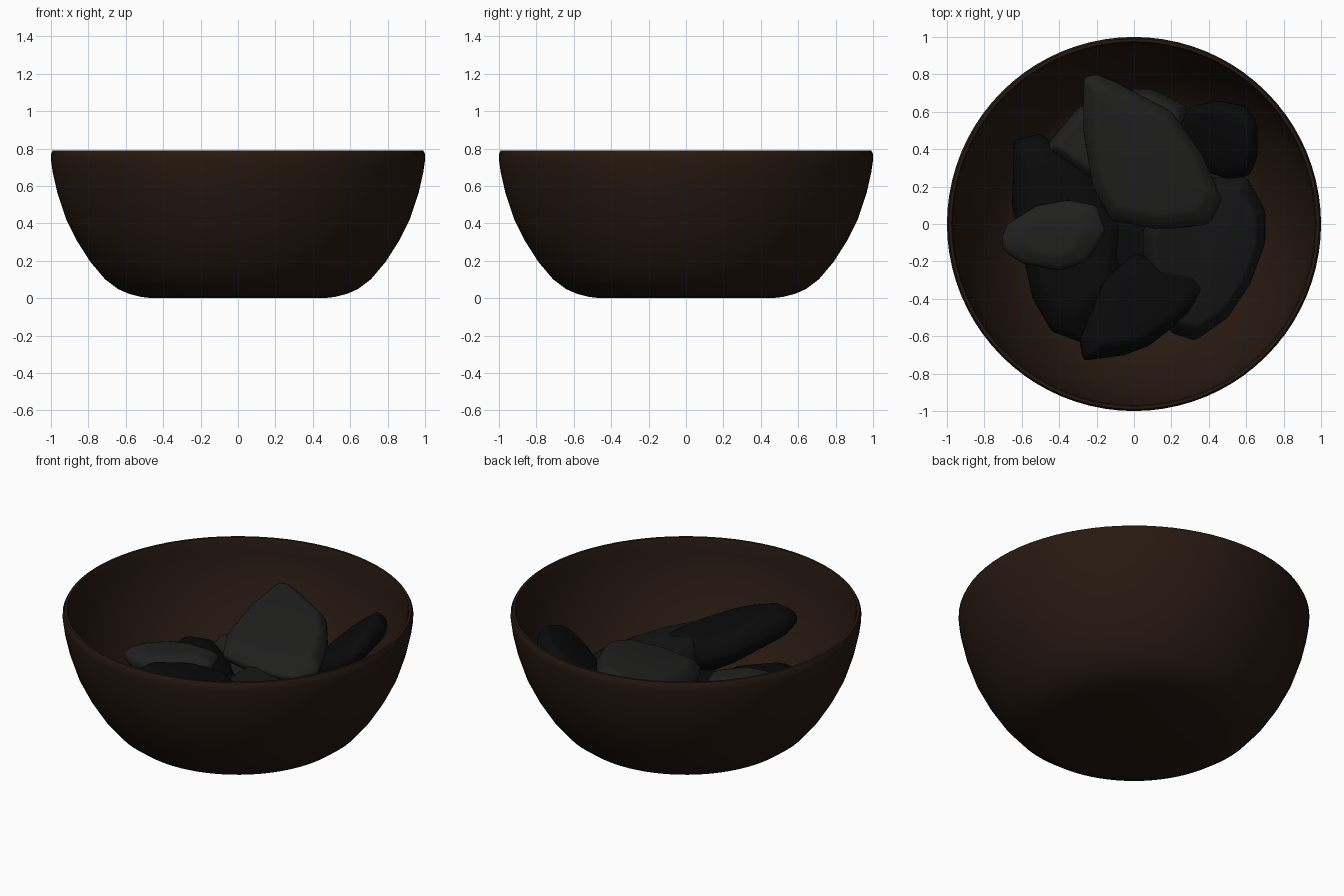
import bpy, bmesh, math
from mathutils import Vector

if "Cube" in bpy.data.objects:
    bpy.data.objects.remove(bpy.data.objects["Cube"])


def material(name, r, g, b):
    m = bpy.data.materials.new(name)
    m.diffuse_color = (r, g, b, 1)
    m.use_nodes = True
    m.node_tree.nodes["Principled BSDF"].inputs["Base Color"].default_value = m.diffuse_color
    return m


BROWN = material("dark_wood", 0.020, 0.0095, 0.0055)
LIGHT = material("light_stone", 0.015, 0.0145, 0.014)
MID = material("mid_stone", 0.008, 0.008, 0.008)
DARK = material("dark_stone", 0.003, 0.003, 0.003)


def add_object(name, bm, mat, angle):
    bmesh.ops.recalc_face_normals(bm, faces=bm.faces)
    me = bpy.data.meshes.new(name)
    bm.to_mesh(me)
    bm.free()
    ob = bpy.data.objects.new(name, me)
    bpy.context.collection.objects.link(ob)
    me.materials.append(mat)
    bpy.ops.object.select_all(action='DESELECT')
    ob.select_set(True)
    bpy.context.view_layer.objects.active = ob
    bpy.ops.object.shade_smooth_by_angle(angle=math.radians(angle))
    return ob


# Bowl: one profile, outside then rim then inside, spun round z
profile = [(0, 0), (0.46, 0), (0.52, 0.007), (0.58, 0.022), (0.64, 0.048), (0.71, 0.1), (0.79, 0.195),
           (0.86, 0.305), (0.92, 0.425), (0.965, 0.56), (0.99, 0.67), (1.0, 0.74), (1.0, 0.77),
           (0.99, 0.79), (0.975, 0.79), (0.968, 0.77), (0.965, 0.7), (0.935, 0.57), (0.89, 0.44),
           (0.83, 0.32), (0.76, 0.21), (0.68, 0.12), (0.6, 0.07), (0.46, 0.04), (0, 0.04)]
bm = bmesh.new()
vs = [bm.verts.new((r, 0, z)) for r, z in profile]
es = [bm.edges.new(p) for p in zip(vs, vs[1:])]
bmesh.ops.spin(bm, geom=vs + es, axis=(0, 0, 1), cent=(0, 0, 0), angle=math.tau, steps=80)
bmesh.ops.remove_doubles(bm, verts=bm.verts, dist=0.0005)
add_object("bowl", bm, BROWN, 35)


# Stones: hull of a seen-from-above outline on a tilted plane, with smaller top and bottom
def stone(name, mat, outline, z, slope, thick, top=0.72):
    pts = [Vector(p) for p in outline]
    c = sum(pts, Vector((0, 0))) / len(pts)
    bm = bmesh.new()
    for scale, drop in ((top, 0), (0.95, 0.25), (1.02, 0.5), (0.93, 0.75), (0.65, 1)):
        for p in pts:
            d = p - c
            q = c + d * scale
            bm.verts.new((q.x, q.y, z + d.dot(Vector(slope)) - drop * thick))
    hull = bmesh.ops.convex_hull(bm, input=bm.verts)
    junk = set(hull['geom_interior']) | set(hull['geom_unused'])
    bmesh.ops.delete(bm, geom=[v for v in junk if isinstance(v, bmesh.types.BMVert)], context='VERTS')
    bmesh.ops.dissolve_limit(bm, angle_limit=math.radians(6), verts=bm.verts, edges=bm.edges)
    ob = add_object(name, bm, mat, 60)
    bev = ob.modifiers.new("soft_edges", 'BEVEL')
    bev.width, bev.segments = 0.018, 2
    bev.limit_method, bev.angle_limit = 'ANGLE', math.radians(15)


stone("centre_bottom_stone", DARK,
      [(-.2, -.1), (-.15, .15), (.05, .2), (.2, .1), (.22, -.15), (.1, -.32), (-.1, -.3)],
      0.33, (0, 0), 0.26)
stone("left_bottom_stone", DARK,
      [(-.64, .44), (-.5, .48), (-.24, .3), (-.02, 0), (-.06, -.4), (-.28, -.63), (-.44, -.57),
       (-.54, -.4), (-.65, .1)], 0.36, (0, 0), 0.26)
stone("right_bottom_stone", MID,
      [(.05, -.03), (.3, .24), (.6, .25), (.7, .07), (.7, -.1), (.62, -.32), (.5, -.5), (.33, -.62),
       (.2, -.58), (.05, -.2)], 0.4, (-0.24, 0), 0.24, 0.85)
stone("back_bottom_stone", LIGHT,
      [(-.48, .4), (-.3, .62), (-.02, .72), (.1, .72), (.28, .63), (.3, .3), (-.2, .2)],
      0.37, (0, 0.05), 0.24, 0.85)
stone("left_top_stone", LIGHT,
      [(-.71, -.08), (-.68, 0), (-.52, .1), (-.35, .13), (-.2, .1), (-.15, -.04), (-.25, -.2),
       (-.4, -.25), (-.6, -.21), (-.7, -.14)], 0.45, (0.06, 0), 0.14, 0.6)
stone("front_top_stone", DARK,
      [(-.29, -.62), (-.27, -.73), (-.05, -.7), (.08, -.65), (.3, -.48), (.4, -.33), (.37, -.24),
       (.2, -.2), (0, -.16), (-.16, -.3)], 0.535, (-0.2, -0.13), 0.22)
stone("back_right_stone", DARK,
      [(.22, .48), (.3, .63), (.45, .66), (.6, .63), (.66, .53), (.66, .36), (.62, .26), (.5, .24),
       (.33, .3)], 0.6, (0.6, 0.25), 0.19)
stone("large_top_stone", LIGHT,
      [(-.27, .78), (-.2, .8), (-.1, .76), (.2, .6), (.36, .38), (.47, .13), (.4, .0), (.15, -.03),
       (-.12, .02), (-.22, .2), (-.27, .5)], 0.585, (0, 0.12), 0.17, 0.82)
